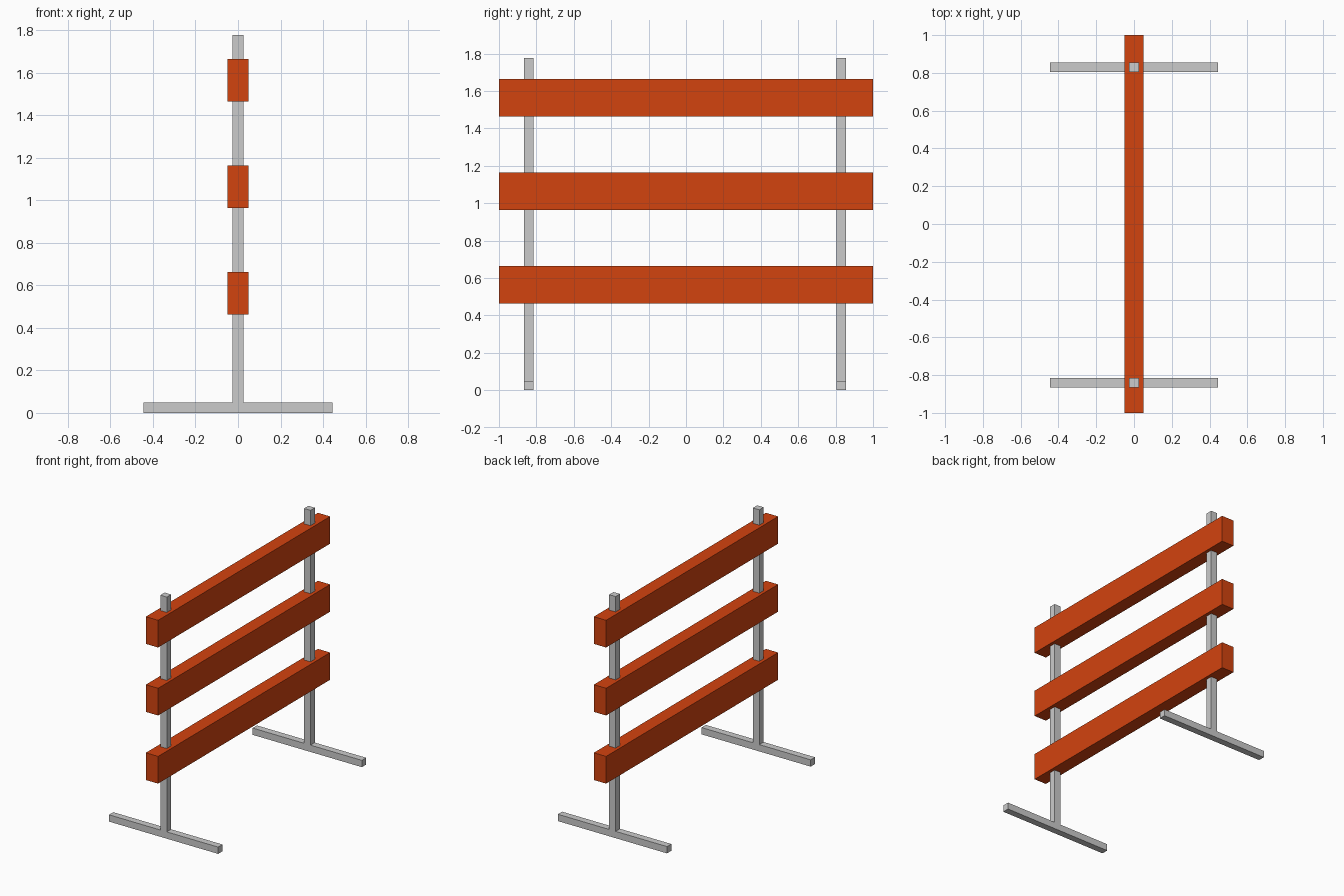
import bpy
import bmesh

if "Cube" in bpy.data.objects:
    bpy.data.objects.remove(bpy.data.objects["Cube"])

orange = bpy.data.materials.new("orange_paint")
orange.diffuse_color = (0.651, 0.056, 0.0048, 1)
orange.use_nodes = True
orange.node_tree.nodes["Principled BSDF"].inputs["Base Color"].default_value = orange.diffuse_color


def extrude_profile(name, profile, y0, y1, material=None):
    """Extrude an (x, z) outline from y0 to y1."""
    bm = bmesh.new()
    face = bm.faces.new([bm.verts.new((x, y0, z)) for x, z in profile])
    new = bmesh.ops.extrude_face_region(bm, geom=[face])["geom"]
    verts = [v for v in new if isinstance(v, bmesh.types.BMVert)]
    bmesh.ops.translate(bm, verts=verts, vec=(0, y1 - y0, 0))
    bmesh.ops.recalc_face_normals(bm, faces=bm.faces)
    mesh = bpy.data.meshes.new(name)
    bm.to_mesh(mesh)
    bm.free()
    obj = bpy.data.objects.new(name, mesh)
    bpy.context.collection.objects.link(obj)
    if material:
        mesh.materials.append(material)
    return obj


# Upright stands: inverted T of square bar, one near each end
POST, FOOT, BAR, TOP = 0.026, 0.444, 0.05, 1.777
half = [(FOOT, 0), (FOOT, BAR), (POST, BAR), (POST, TOP)]
stand = half + [(-x, z) for x, z in reversed(half)]
for name, y in (("front_stand", -0.84), ("back_stand", 0.83)):
    extrude_profile(name, stand, y - BAR / 2, y + BAR / 2)

# Three horizontal boards
for name, z in (("lower_board", 0.463), ("middle_board", 0.964), ("upper_board", 1.464)):
    board = [(-0.05, z), (0.05, z), (0.05, z + 0.2), (-0.05, z + 0.2)]
    extrude_profile(name, board, -1, 1, orange)
